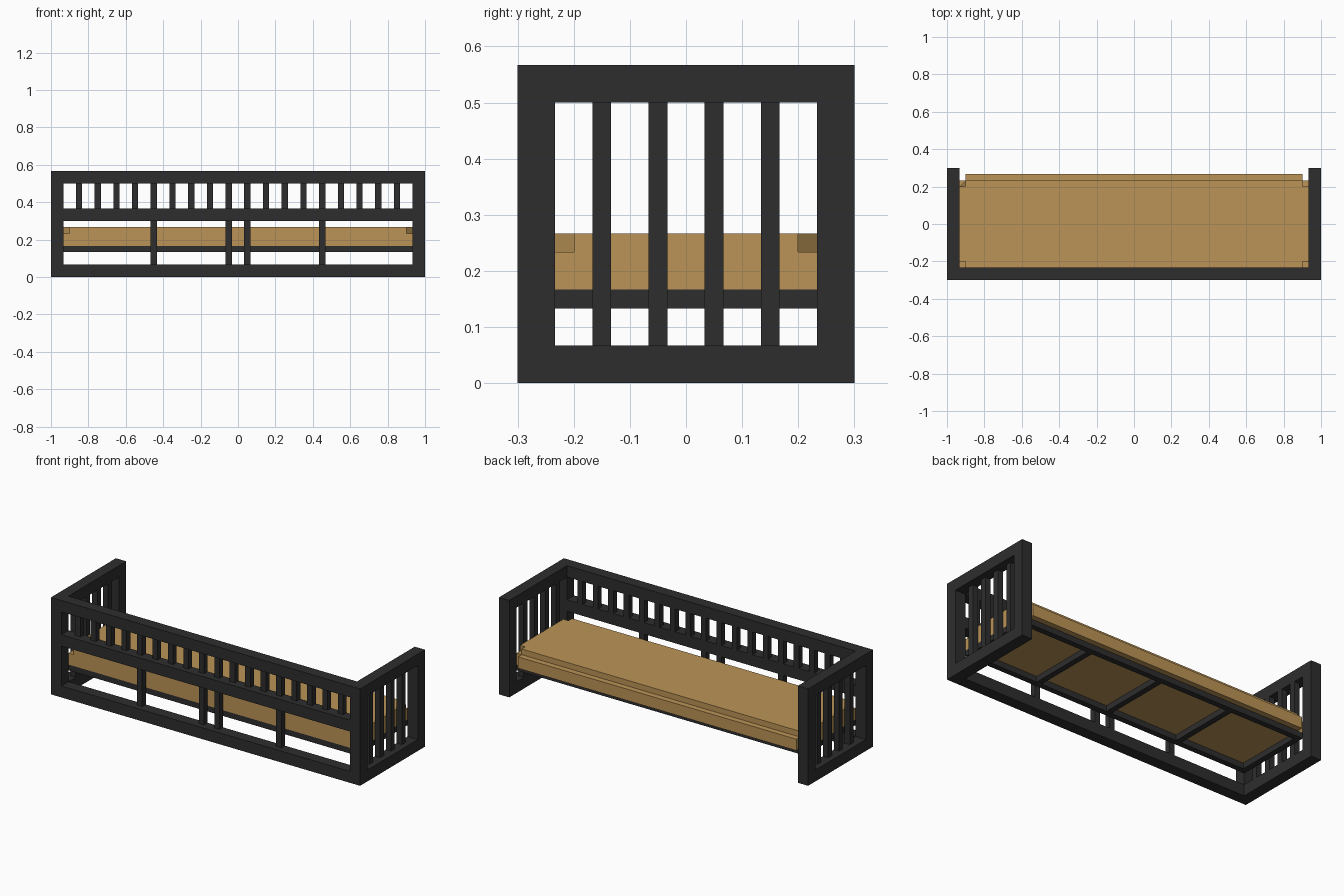
import bpy
import bmesh

cube = bpy.data.objects.get("Cube")
if cube:
    bpy.data.objects.remove(cube, do_unlink=True)

U = 1 / 30  # width of one slat; every part is a multiple of it


def make_material(name, color):
    mat = bpy.data.materials.new(name)
    mat.use_nodes = True
    mat.diffuse_color = (*color, 1)
    mat.node_tree.nodes["Principled BSDF"].inputs["Base Color"].default_value = (*color, 1)
    return mat


dark = make_material("charcoal paint", (0.027, 0.027, 0.027))
tan = make_material("tan fabric", (0.50, 0.296, 0.093))


def add_box(name, x, y, z, mat):
    """Box spanning three (low, high) ranges measured in slat widths."""
    bm = bmesh.new()
    bmesh.ops.create_cube(bm, size=1)
    for v in bm.verts:
        v.co = [U * r[int(c > 0)] for c, r in zip(v.co, (x, y, z))]
    mesh = bpy.data.meshes.new(name)
    bm.to_mesh(mesh)
    bm.free()
    mesh.materials.append(mat)
    obj = bpy.data.objects.new(name, mesh)
    bpy.context.collection.objects.link(obj)
    return obj


def span(centre, half=0.5):
    return (centre - half, centre + half)


# End panels: posts, rails and slats set flush with the inside
for side, sx in (("right", -1), ("left", 1)):
    outer = sorted((28 * sx, 30 * sx))
    inner = sorted((28 * sx, 29 * sx))
    add_box(f"{side}_front_post", outer, (-9, -7), (0, 17), dark)
    add_box(f"{side}_back_post", outer, (7, 9), (0, 17), dark)
    add_box(f"{side}_bottom_rail", outer, (-7, 7), (0, 2), dark)
    add_box(f"{side}_top_rail", outer, (-7, 7), (15, 17), dark)
    for y in (-4.5, -1.5, 1.5, 4.5):
        add_box(f"{side}_slat", inner, span(y), (2, 15), dark)

# Long front panel
for name, low in (("bottom", 0), ("middle", 9), ("top", 15)):
    add_box(f"front_{name}_rail", (-28, 28), (-9, -7), (low, low + 2), dark)
for i in range(18):
    add_box("front_upper_slat", span(3 * i - 25.5), (-8, -7), (11, 15), dark)
for x in (-13.5, -1.5, 1.5, 13.5):
    add_box("front_lower_slat", span(x), (-8, -7), (2, 9), dark)

# Support frame under the mattress
for y in (-6.5, 6.5):
    add_box("support_long_rail", (-28, 28), span(y), (4, 5), dark)
for x in (-27.5, -14, 0, 14, 27.5):
    add_box("support_cross_rail", span(x), (-6, 6), (4, 5), dark)

# Mattress: lower slab, top layer with notched corners, and a back lip
add_box("mattress_base", (-28, 28), (-7, 7), (5, 7), tan)
top = add_box("mattress_top", (-28, 28), (-7, 7), (7, 8), tan)
bm = bmesh.new()
bm.from_mesh(top.data)
for axis, offset in ((0, 27), (1, 6)):
    for s in (-1, 1):
        point, normal = [0, 0, 0], [0, 0, 0]
        point[axis], normal[axis] = s * offset * U, 1
        bmesh.ops.bisect_plane(bm, geom=bm.verts[:] + bm.edges[:] + bm.faces[:],
                               plane_co=point, plane_no=normal)
corners = [f for f in bm.faces
           if abs(f.calc_center_median().x) > 27 * U and abs(f.calc_center_median().y) > 6 * U]
bmesh.ops.delete(bm, geom=corners, context='FACES')
bmesh.ops.holes_fill(bm, edges=[e for e in bm.edges if e.is_boundary], sides=0)
bmesh.ops.recalc_face_normals(bm, faces=bm.faces[:])
bm.to_mesh(top.data)
bm.free()
add_box("mattress_back_lip", (-27, 27), (7, 8), (5, 7), tan)
